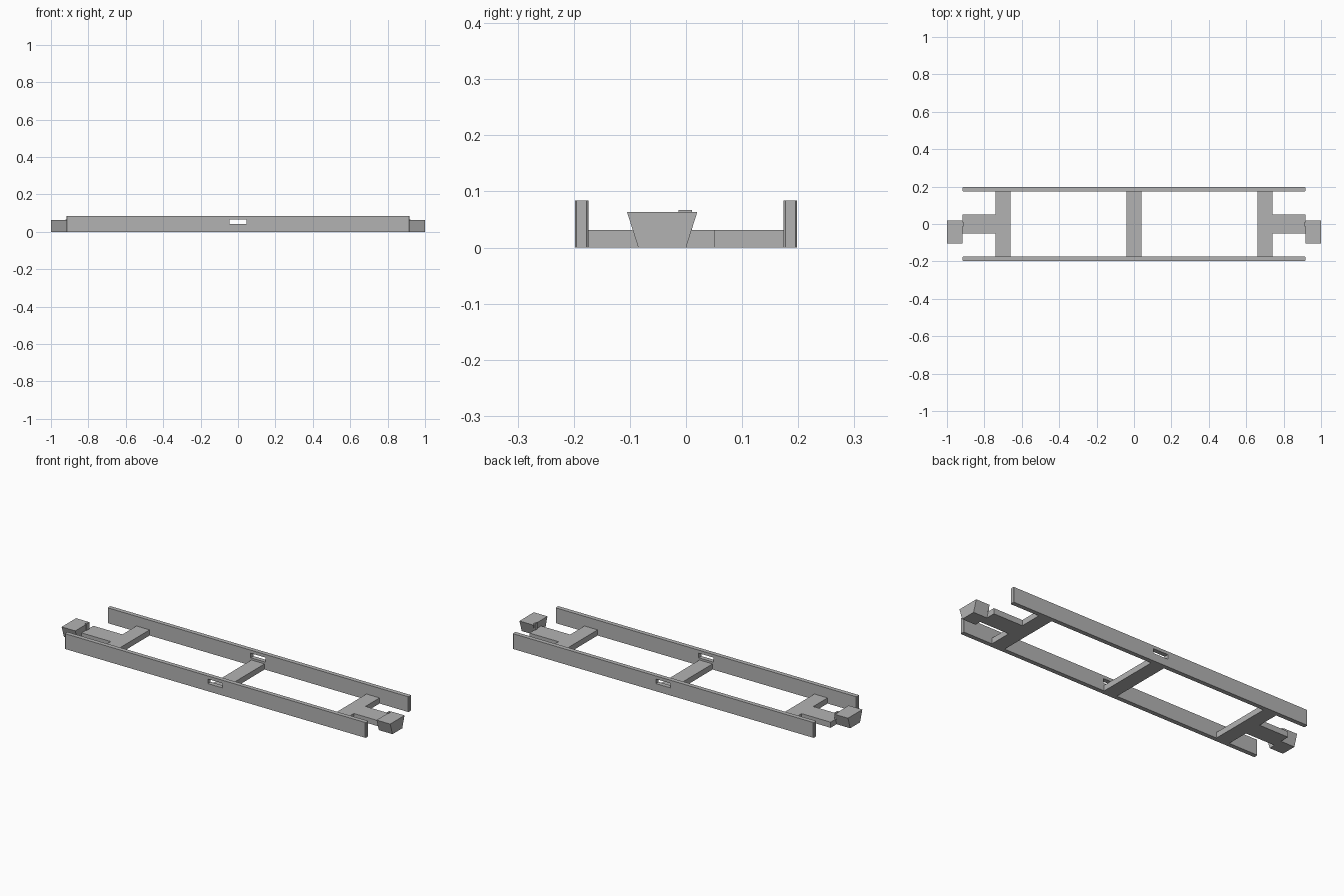
import bpy, bmesh
from mathutils import Matrix, Vector

if "Cube" in bpy.data.objects:
    bpy.data.objects.remove(bpy.data.objects["Cube"])

grey = bpy.data.materials.new("frame_grey")
grey.diffuse_color = (0.45, 0.45, 0.45, 1)
grey.use_nodes = True
grey.node_tree.nodes["Principled BSDF"].inputs["Base Color"].default_value = grey.diffuse_color


def make_object(name, bm):
    bmesh.ops.recalc_face_normals(bm, faces=bm.faces[:])
    mesh = bpy.data.meshes.new(name)
    bm.to_mesh(mesh)
    bm.free()
    mesh.materials.append(grey)
    obj = bpy.data.objects.new(name, mesh)
    bpy.context.collection.objects.link(obj)
    return obj


def box(name, lo, hi, chamfer=0):
    lo, hi = Vector(lo), Vector(hi)
    bm = bmesh.new()
    bmesh.ops.create_cube(bm, size=1, matrix=Matrix.Translation((lo + hi) / 2)
                          @ Matrix.Diagonal((*(hi - lo), 1)))
    if chamfer:  # vertical corners only
        upright = [e for e in bm.edges if abs(e.verts[0].co.z - e.verts[1].co.z) > 1e-4]
        bmesh.ops.bevel(bm, geom=upright, offset=chamfer, segments=1, affect='EDGES')
    return make_object(name, bm)


def prism(name, outline, x0, x1):
    """Extrude a y-z outline along x."""
    bm = bmesh.new()
    face = bm.faces.new([bm.verts.new((x0, y, z)) for y, z in outline])
    ext = bmesh.ops.extrude_face_region(bm, geom=[face])
    bmesh.ops.translate(bm, vec=(x1 - x0, 0, 0),
                        verts=[v for v in ext["geom"] if isinstance(v, bmesh.types.BMVert)])
    return make_object(name, bm)


# Cutter for the slots in both rails
cutter = box("slot_cutter", (-0.045, -0.3, 0.042), (0.045, 0.3, 0.067))
cutter.hide_render = True
cutter.hide_viewport = True

# Long side rails with a slot at mid length
for side, name in ((-1, "front_rail"), (1, "back_rail")):
    y0, y1 = sorted((side * 0.174, side * 0.198))
    rail = box(name, (-0.916, y0, 0), (0.916, y1, 0.084), 0.003)
    cut = rail.modifiers.new("slot", 'BOOLEAN')
    cut.operation = 'DIFFERENCE'
    cut.solver = 'EXACT'
    cut.object = cutter

# Middle crossbar
box("middle_crossbar", (-0.04, -0.174, 0), (0.04, 0.174, 0.031))

for side, label in ((-1, "left"), (1, "right")):
    def span(a, b):
        return sorted((side * a, side * b))

    # End crossbar and drawbar
    a, b = span(0.66, 0.74)
    box(label + "_crossbar", (a, -0.174, 0), (b, 0.174, 0.031))
    a, b = span(0.74, 0.917)
    box(label + "_drawbar", (a, -0.05, 0), (b, 0.052, 0.031))
    # Tapered coupler block
    a, b = span(0.917, 1.0)
    prism(label + "_coupler", [(-0.085, 0), (0, 0), (0.02, 0.063), (-0.105, 0.063)], a, b)
    # Small lip where the coupler meets the drawbar
    a, b = span(0.912, 0.922)
    box(label + "_coupler_lip", (a, -0.013, 0.031), (b, 0.011, 0.067))
